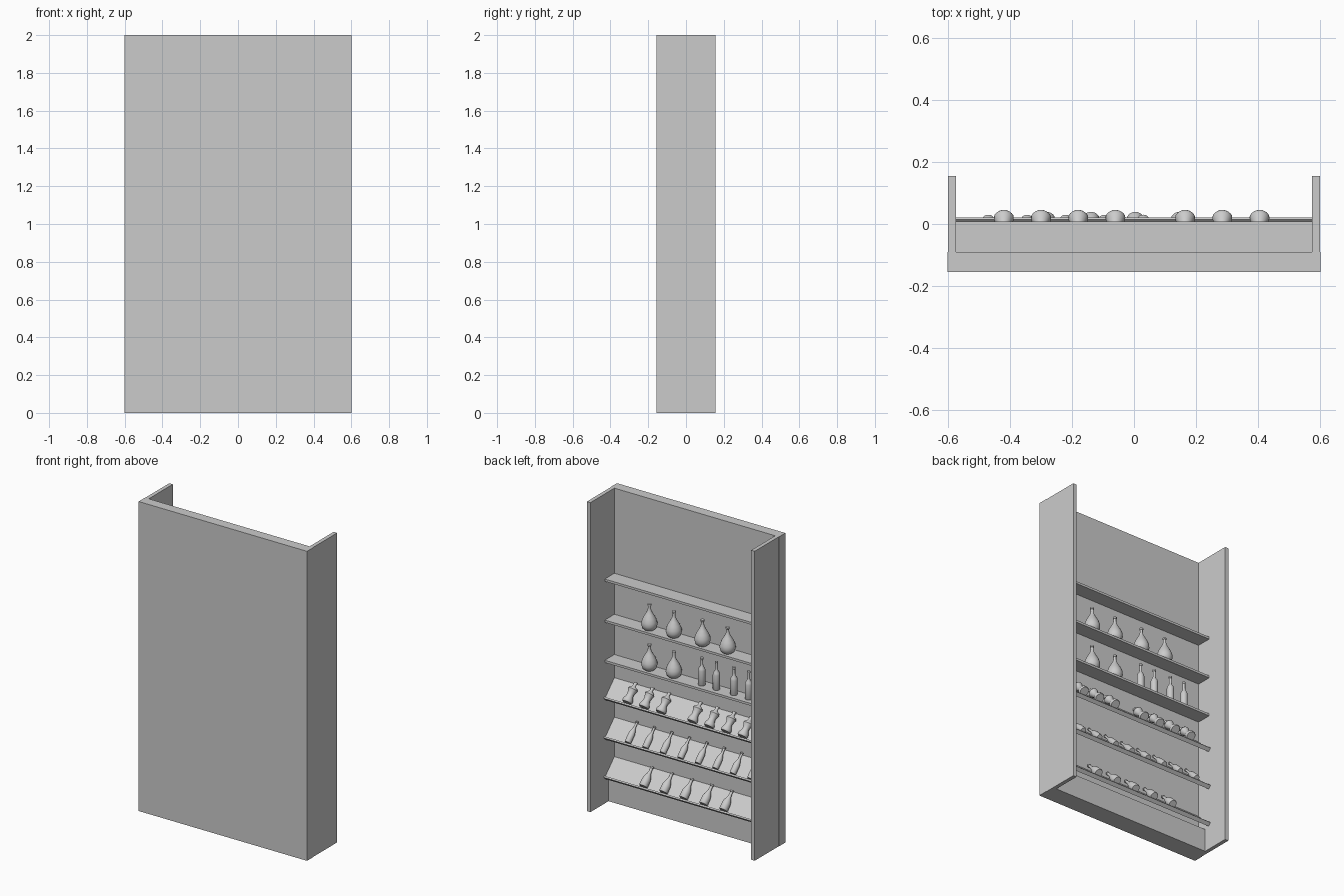
import bpy, bmesh, math
from mathutils import Matrix, Vector

if "Cube" in bpy.data.objects:
    bpy.data.objects.remove(bpy.data.objects["Cube"])


def finish(name, bm, smooth=False):
    bmesh.ops.recalc_face_normals(bm, faces=bm.faces)
    me = bpy.data.meshes.new(name)
    bm.to_mesh(me)
    bm.free()
    ob = bpy.data.objects.new(name, me)
    bpy.context.collection.objects.link(ob)
    if smooth:
        bpy.ops.object.select_all(action='DESELECT')
        ob.select_set(True)
        bpy.context.view_layer.objects.active = ob
        bpy.ops.object.shade_smooth_by_angle(angle=math.radians(40))
    return ob


def box(name, x0, x1, y0, y1, z0, z1):
    bm = bmesh.new()
    size = Matrix.Diagonal((x1 - x0, y1 - y0, z1 - z0, 1))
    centre = Matrix.Translation(((x0 + x1) / 2, (y0 + y1) / 2, (z0 + z1) / 2))
    bmesh.ops.create_cube(bm, size=1, matrix=centre @ size)
    return finish(name, bm)


def extrude_x(name, profile, half, z):
    """Extrude a closed (y, z) profile across the cabinet width."""
    bm = bmesh.new()
    face = bm.faces.new([bm.verts.new((-half, y, z + h)) for y, h in profile])
    ext = bmesh.ops.extrude_face_region(bm, geom=[face])
    moved = [v for v in ext["geom"] if isinstance(v, bmesh.types.BMVert)]
    bmesh.ops.translate(bm, verts=moved, vec=(2 * half, 0, 0))
    return finish(name, bm)


def lathe(name, profile, loc, tilt=0.0, seg=20):
    """Revolve an (r, h) profile, capped at both ends."""
    bm = bmesh.new()
    rings = []
    for r, h in profile:
        rings.append([bm.verts.new((r * math.cos(a), r * math.sin(a), h))
                      for a in (2 * math.pi * i / seg for i in range(seg))])
    for lo, hi in zip(rings, rings[1:]):
        for i in range(seg):
            j = (i + 1) % seg
            bm.faces.new((lo[i], lo[j], hi[j], hi[i]))
    bm.faces.new(rings[0][::-1])
    bm.faces.new(rings[-1])
    bm.transform(Matrix.Translation(loc) @ Matrix.Rotation(tilt, 4, 'X'))
    return finish(name, bm, smooth=True)


# Carcass: back panel, side panels, plinth
box("back_panel", -0.602, 0.602, -0.155, -0.09, 0, 2)
for side, s in (("left", -1), ("right", 1)):
    a, b = sorted((s * 0.575, s * 0.6))
    box("side_panel_" + side, a, b, -0.092, 0.155, 0, 2)
box("plinth", -0.575, 0.575, -0.09, -0.03, 0.0, 0.15)

# Flat shelves
FLAT = [1.45, 1.185, 0.925]
for z in FLAT:
    box("flat_shelf", -0.575, 0.575, -0.09, 0.008, z - 0.015, z)

# Tilted display shelves with a lip along the front
TILTED = [0.67, 0.415, 0.16]
shelf = [(-0.09, 0.105), (0.004, 0.011), (0.014, 0.021),
         (0.021, 0.014), (0.003, -0.004), (-0.09, 0.089)]
for z in TILTED:
    extrude_x("tilted_shelf", shelf, 0.575, z)

# Vessel profiles (radius, height)
flask = [(0.030, 0), (0.042, 0.012), (0.048, 0.032), (0.046, 0.052), (0.037, 0.075),
         (0.024, 0.098), (0.013, 0.118), (0.009, 0.135), (0.009, 0.152),
         (0.012, 0.154), (0.012, 0.163)]
tall = [(0.020, 0), (0.022, 0.004), (0.022, 0.095), (0.019, 0.108), (0.010, 0.122),
        (0.008, 0.135), (0.008, 0.165), (0.010, 0.167), (0.010, 0.178)]
waisted = [(0.028, 0), (0.032, 0.006), (0.031, 0.018), (0.022, 0.038), (0.020, 0.052),
           (0.024, 0.070), (0.030, 0.084), (0.027, 0.093), (0.013, 0.104),
           (0.009, 0.115), (0.012, 0.130)]
slim = [(0.018, 0), (0.020, 0.004), (0.020, 0.058), (0.017, 0.072), (0.009, 0.095),
        (0.007, 0.110), (0.007, 0.132), (0.009, 0.133), (0.009, 0.140)]
stout = [(0.024, 0), (0.027, 0.005), (0.026, 0.045), (0.022, 0.062), (0.012, 0.085),
         (0.009, 0.100), (0.009, 0.120), (0.011, 0.121), (0.011, 0.130)]

# Upright vessels on the flat shelves
for x in (0.29, 0.115, -0.09, -0.27):
    lathe("round_flask", flask, (x, -0.04, FLAT[1]))
for x in (0.29, 0.115):
    lathe("round_flask", flask, (x, -0.04, FLAT[2]))
for x in (-0.085, -0.19, -0.315, -0.42):
    lathe("tall_bottle", tall, (x, -0.04, FLAT[2]))

# Vessels lying on the tilted shelves, feet against the lip
rows = [("waisted_bottle", waisted, 0.032, (0.405, 0.285, 0.165, -0.06, -0.18, -0.3, -0.42)),
        ("slim_bottle", slim, 0.020, [0.405 - 0.125 * i for i in range(8)]),
        ("stout_bottle", stout, 0.027, [0.29 - 0.143 * i for i in range(5)])]
d = math.sqrt(0.5)
for (name, profile, r, xs), z in zip(rows, TILTED):
    for x in xs:
        foot = Vector((x, 0.003 + r * d, z + 0.012 + r * d))
        lathe(name, profile, foot, math.radians(45))
